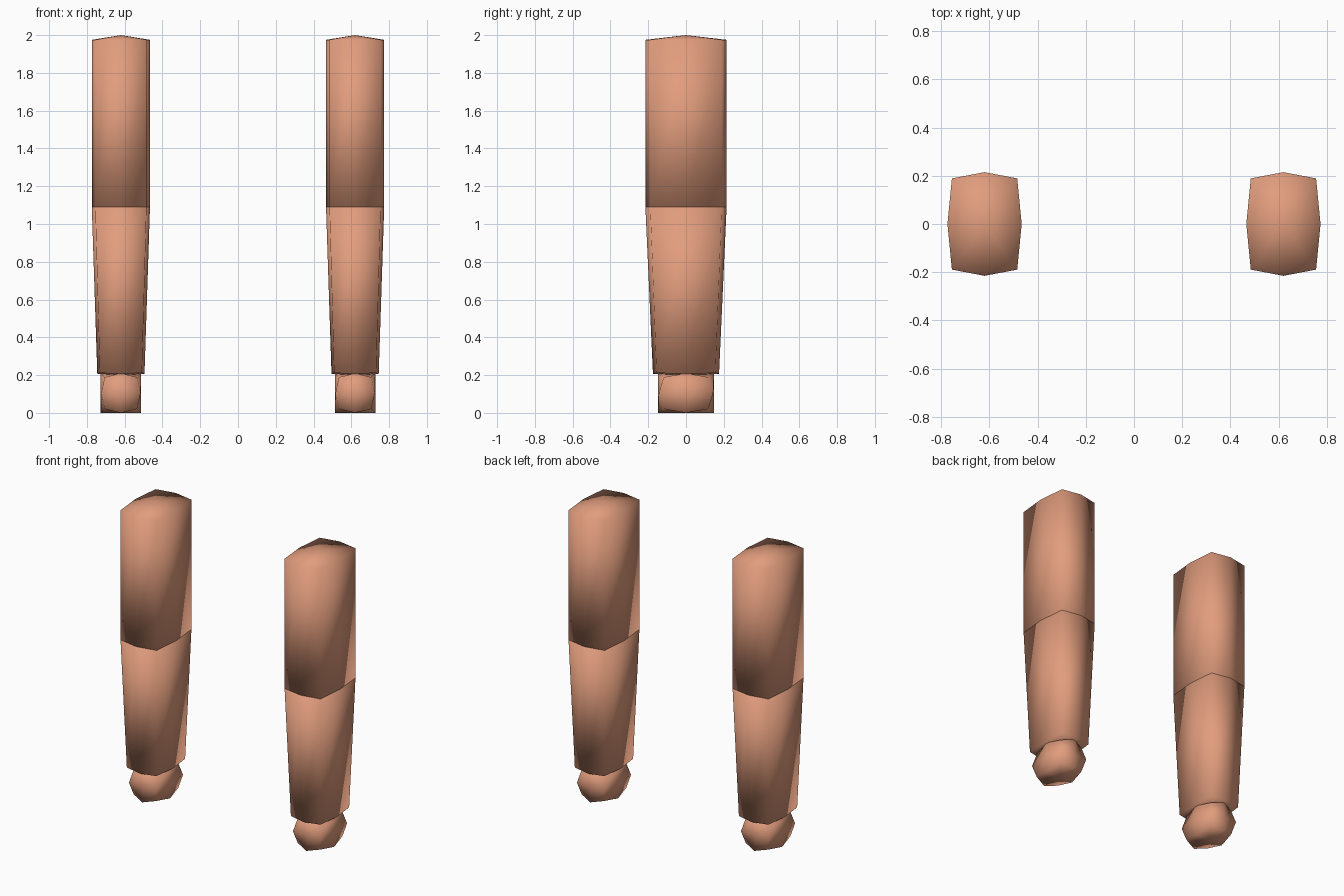
import bpy

if "Cube" in bpy.data.objects:
    bpy.data.objects.remove(bpy.data.objects["Cube"])

skin = bpy.data.materials.new("skin")
skin.diffuse_color = (0.75, 0.335, 0.205, 1)
skin.use_nodes = True
skin.node_tree.nodes["Principled BSDF"].inputs["Base Color"].default_value = skin.diffuse_color

# Corner and mid-side points of an eight-sided outline, even ones are corners
OUTLINE = [(-1, -1), (0, -1), (1, -1), (1, 0), (1, 1), (0, 1), (-1, 1), (-1, 0)]


def segment(name, x, rings, low, high):
    """Stack of eight-sided rings (z, corner z, half x, half y, corner scale)
    closed by shallow caps with centres at heights low and high."""
    verts, faces = [], []
    for z, corner_z, hx, hy, k in rings:
        for i, (u, v) in enumerate(OUTLINE):
            s = k if i % 2 == 0 else 1
            verts.append((x + u * hx * s, v * hy * s, corner_z if i % 2 == 0 else z))
    for r in range(len(rings) - 1):
        a = r * 8
        for i in range(8):
            j = (i + 1) % 8
            faces.append((a + i, a + j, a + 8 + j, a + 8 + i))
    # Caps of four quads each
    bottom, top = len(verts), len(verts) + 1
    verts += [(x, 0, low), (x, 0, high)]
    t = (len(rings) - 1) * 8
    for i in range(0, 8, 2):
        p, n = (i - 1) % 8, i + 1
        faces.append((bottom, n, i, p))
        faces.append((top, t + p, t + i, t + n))
    mesh = bpy.data.meshes.new(name)
    mesh.from_pydata(verts, [], faces)
    mesh.materials.append(skin)
    mesh.shade_smooth()
    obj = bpy.data.objects.new(name, mesh)
    bpy.context.collection.objects.link(obj)


for side, x in (("left", 0.62), ("right", -0.62)):
    # Straight upper arm
    segment("upper_arm_" + side, x,
            [(1.09, 1.09, 0.154, 0.215, 0.88), (1.975, 1.975, 0.154, 0.215, 0.88)],
            1.065, 2.0)
    # Forearm tapering to the wrist
    segment("forearm_" + side, x,
            [(0.207, 0.212, 0.125, 0.175, 0.89), (1.09, 1.09, 0.154, 0.215, 0.88)],
            0.197, 1.115)
    # Blocky hand with clipped corners
    segment("hand_" + side, x,
            [(0.0, 0.021, 0.107, 0.148, 0.8), (0.105, 0.105, 0.107, 0.148, 0.97),
             (0.21, 0.189, 0.107, 0.148, 0.8)],
            0.0, 0.21)
